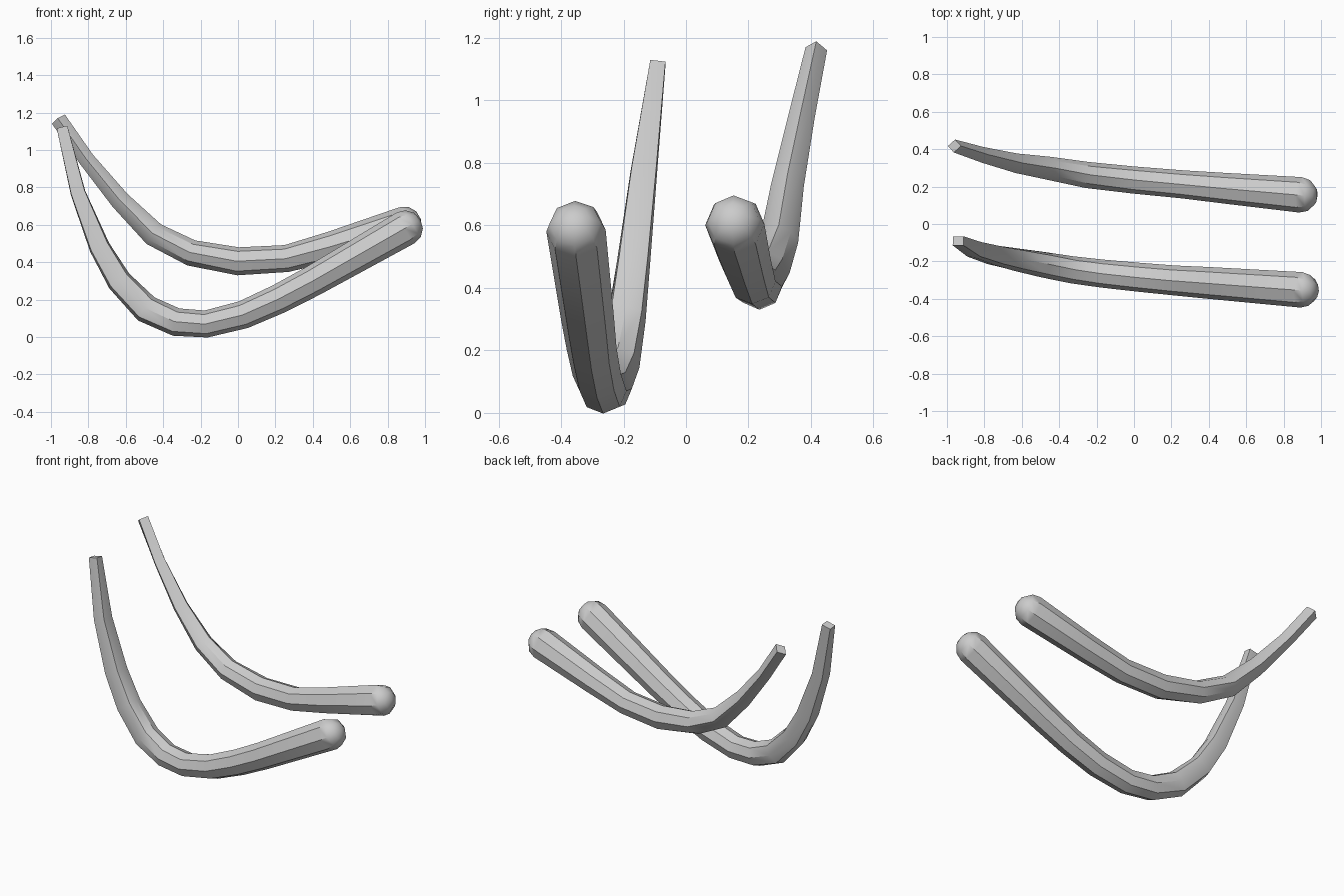
import bpy, bmesh, math
from mathutils import Vector

if "Cube" in bpy.data.objects:
    bpy.data.objects.remove(bpy.data.objects["Cube"])

SIDES = 8


def curved_bar(name, stations, squared):
    """Loft a tapered bar. Each station is (x, y, z, thickness, y width)."""
    bm = bmesh.new()
    pts = [Vector(s[:3]) for s in stations]
    rings = []

    def ring(c, t, thick, width, angular):
        side = (Vector((0, 1, 0)) - t * t.y).normalized()
        up = t.cross(side)
        vs = []
        for k in range(SIDES):
            a = math.tau * k / SIDES
            # angular: pull alternate points in, for a four-sided section
            low = (k % 2 == 0) if squared else (k % 2 == 1)
            f = 1 - 0.29 * angular if low else 1
            if squared:
                f *= 1 + 0.38 * angular
            vs.append(bm.verts.new(c + side * (math.cos(a) * width / 2 * f)
                                   + up * (math.sin(a) * thick / 2 * f)))
        rings.append(vs)

    # Shaft: angular at the thin tip, round toward the thick end
    last = len(pts) - 1
    for i, s in enumerate(stations):
        t = (pts[min(i + 1, last)] - pts[max(i - 1, 0)]).normalized()
        ring(pts[i], t, s[3], s[4], max(0.0, 1 - i / 5))

    # Rounded thick end
    r = stations[-1][3] / 2
    for ahead, scale in ((0.5, 0.87), (0.85, 0.5)):
        ring(pts[-1] + t * r * ahead, t, 2 * r * scale, 2 * r * scale, 0)
    pole = bm.verts.new(pts[-1] + t * r * 0.97)

    for a, b in zip(rings, rings[1:]):
        for k in range(SIDES):
            n = (k + 1) % SIDES
            bm.faces.new((a[k], a[n], b[n], b[k]))
    for k in range(SIDES):
        bm.faces.new((rings[-1][k], rings[-1][(k + 1) % SIDES], pole))
    bm.faces.new(rings[0])
    bmesh.ops.recalc_face_normals(bm, faces=bm.faces)

    mesh = bpy.data.meshes.new(name)
    bm.to_mesh(mesh)
    bm.free()
    ob = bpy.data.objects.new(name, mesh)
    bpy.context.collection.objects.link(ob)
    bpy.ops.object.select_all(action='DESELECT')
    ob.select_set(True)
    bpy.context.view_layer.objects.active = ob
    bpy.ops.object.shade_smooth_by_angle(angle=math.radians(32))


# Front bar, deeply bent
curved_bar("front_curved_bar", [
    (-0.94, -0.09, 1.12, 0.06, 0.05),
    (-0.855, -0.135, 0.77, 0.08, 0.085),
    (-0.74, -0.168, 0.48, 0.11, 0.105),
    (-0.635, -0.19, 0.30, 0.13, 0.12),
    (-0.49, -0.217, 0.15, 0.15, 0.135),
    (-0.33, -0.245, 0.08, 0.15, 0.145),
    (-0.17, -0.265, 0.07, 0.145, 0.15),
    (0.03, -0.285, 0.12, 0.15, 0.155),
    (0.22, -0.302, 0.205, 0.158, 0.16),
    (0.40, -0.315, 0.30, 0.165, 0.17),
    (0.895, -0.352, 0.583, 0.19, 0.19),
], True)

# Rear bar, more gently bent
curved_bar("rear_curved_bar", [
    (-0.96, 0.417, 1.165, 0.085, 0.07),
    (-0.81, 0.37, 0.95, 0.085, 0.085),
    (-0.63, 0.325, 0.73, 0.105, 0.105),
    (-0.45, 0.297, 0.55, 0.13, 0.125),
    (-0.25, 0.262, 0.45, 0.14, 0.14),
    (0.0, 0.235, 0.405, 0.15, 0.145),
    (0.26, 0.212, 0.42, 0.145, 0.15),
    (0.50, 0.19, 0.485, 0.16, 0.165),
    (0.89, 0.156, 0.603, 0.19, 0.19),
], False)
